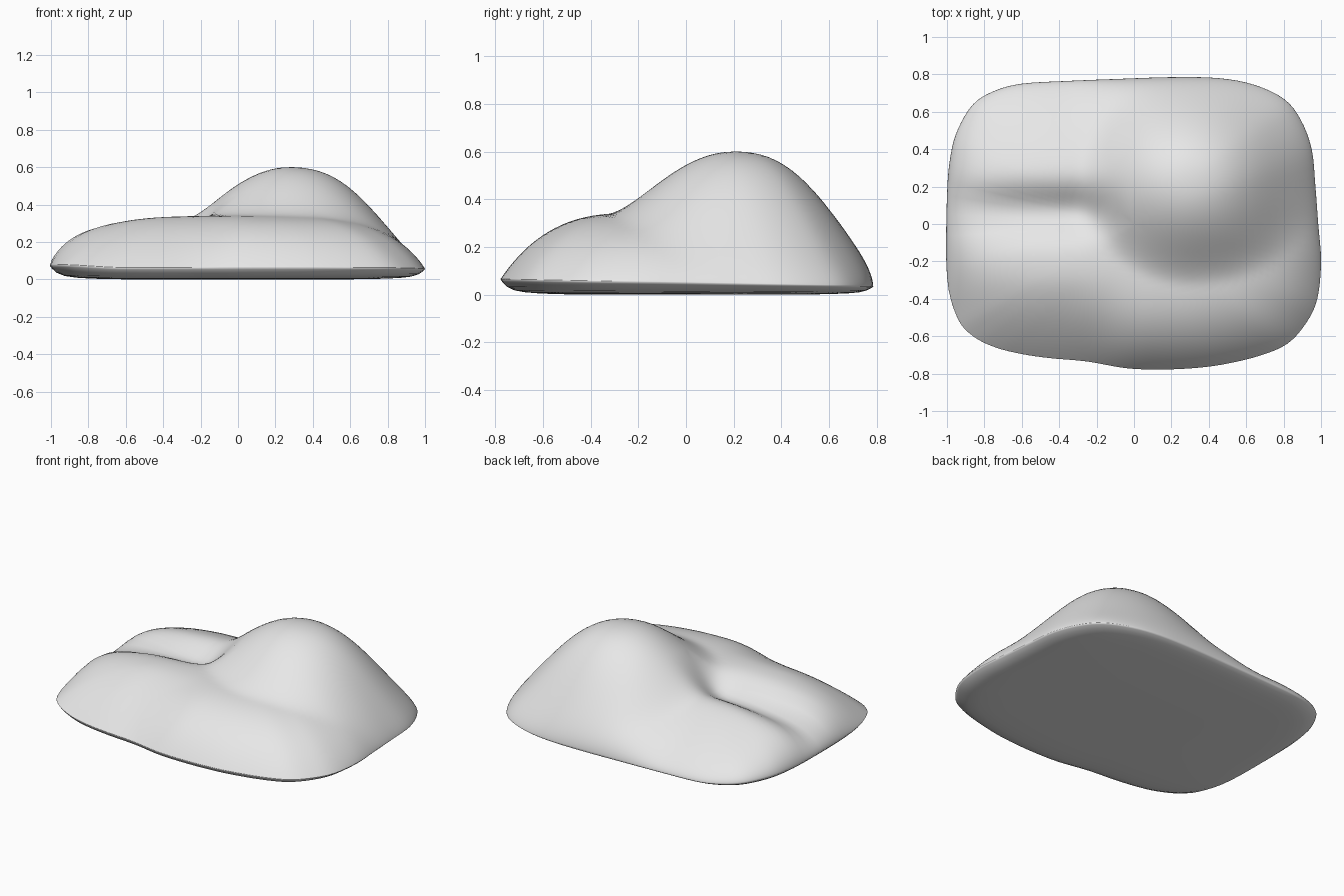
import bpy
import bmesh
import math
from mathutils import Vector

default_cube = bpy.data.objects.get("Cube")
if default_cube:
    bpy.data.objects.remove(default_cube, do_unlink=True)

# Footprint of the boulder, counter-clockwise
FOOTPRINT = [
    (1, -.2), (.985, 0), (.97, .2), (.95, .4), (.89, .56), (.8, .67),
    (.64, .745), (.45, .78), (.2, .785), (-.1, .775), (-.35, .765),
    (-.6, .75), (-.75, .71), (-.86, .64), (-.94, .51), (-.98, .37),
    (-1, .15), (-1, -.28), (-.945, -.5), (-.86, -.6), (-.74, -.66),
    (-.6, -.695), (-.45, -.717), (-.25, -.735), (-.05, -.77), (.12, -.778),
    (.3, -.772), (.47, -.752), (.67, -.705), (.82, -.64), (.92, -.53),
    (.98, -.4),
]
STEPS = 4
RINGS = 36
UNDER_RINGS = 12


def smooth_loop(points, steps):
    """Closed Catmull-Rom curve through the points."""
    points = [Vector(p) for p in points]
    count = len(points)
    loop = []
    for i in range(count):
        a, b, c, d = (points[(i + k) % count] for k in (-1, 0, 1, 2))
        for j in range(steps):
            t = j / steps
            loop.append(b + (c - a) * t / 2
                        + (a * 2 - b * 5 + c * 4 - d) * t**2 / 2
                        + (b * 3 - a - c * 3 + d) * t**3 / 2)
    return loop


def smoothstep(start, end, value):
    t = min(max((value - start) / (end - start), 0), 1)
    return t * t * (3 - 2 * t)


def soft_ramp(value):
    """Zero below nought, rising one to one above, with a soft bend."""
    return (value + math.sqrt(value * value + .004)) / 2


def rim_height(x, y):
    return .05 - .02 * y + .02 * smoothstep(-.6, -1, x)


def top_height(x, y, t):
    # Low shelf plus the tall rounded hump
    body = .29
    width = .72 if x > .31 else .62
    s = ((x - .31) / width)**2 + ((y - .24) / .58)**2
    body += .27 * max(0, 1 - s**1.15)**1.9
    # Low side: a valley between two lobes that slope to front and back
    valley = .1 * math.exp(-((y - .06) / .13)**2)
    slopes = .3 * soft_ramp(y - .27) + .25 * soft_ramp(-y - .3)
    body -= valley * smoothstep(-.02, -.35, x)
    body -= slopes * smoothstep(.1, -.4, x)
    # Fall to the rim: rounded at left and back, straighter at front and right
    front = smoothstep(0, -.6, y)
    right = smoothstep(.2, .8, x)
    power = .6 + .4 * front + .2 * right * (1 - front)
    return rim_height(x, y) + max(body, .05) * max(0, 1 - t**4)**power


def under_height(x, y, t):
    return rim_height(x, y) * (.35 * t**6 + .65 * t**30)


def add_ring(bm, outline, t, height):
    return [bm.verts.new((p.x * t, p.y * t, height(p.x * t, p.y * t, t)))
            for p in outline]


def bridge(bm, outer, inner):
    for i in range(len(outer)):
        j = (i + 1) % len(outer)
        bm.faces.new((outer[i], outer[j], inner[j], inner[i]))


def close_with_fan(bm, ring, height):
    centre = bm.verts.new((0, 0, height(0, 0, 0)))
    for i in range(len(ring)):
        bm.faces.new((ring[i], ring[(i + 1) % len(ring)], centre))


# Boulder: rings running from the rim to the middle, above and below
outline = smooth_loop(FOOTPRINT, STEPS)
bm = bmesh.new()
rim = add_ring(bm, outline, 1, top_height)
for rings, height in ((RINGS, top_height), (UNDER_RINGS, under_height)):
    previous = rim
    for k in range(1, rings):
        t = math.cos(math.pi / 2 * k / rings)
        ring = add_ring(bm, outline, t, height)
        bridge(bm, previous, ring)
        previous = ring
    close_with_fan(bm, previous, height)
bmesh.ops.recalc_face_normals(bm, faces=bm.faces)
for face in bm.faces:
    face.smooth = True

mesh = bpy.data.meshes.new("boulder")
bm.to_mesh(mesh)
bm.free()
boulder = bpy.data.objects.new("boulder", mesh)
bpy.context.collection.objects.link(boulder)

# Stone colour
stone = bpy.data.materials.new("pale_grey_stone")
stone.use_nodes = True
colour = (.8, .8, .8, 1)
stone.diffuse_color = colour
for node in stone.node_tree.nodes:
    if node.type == 'BSDF_PRINCIPLED':
        node.inputs["Base Color"].default_value = colour
mesh.materials.append(stone)
